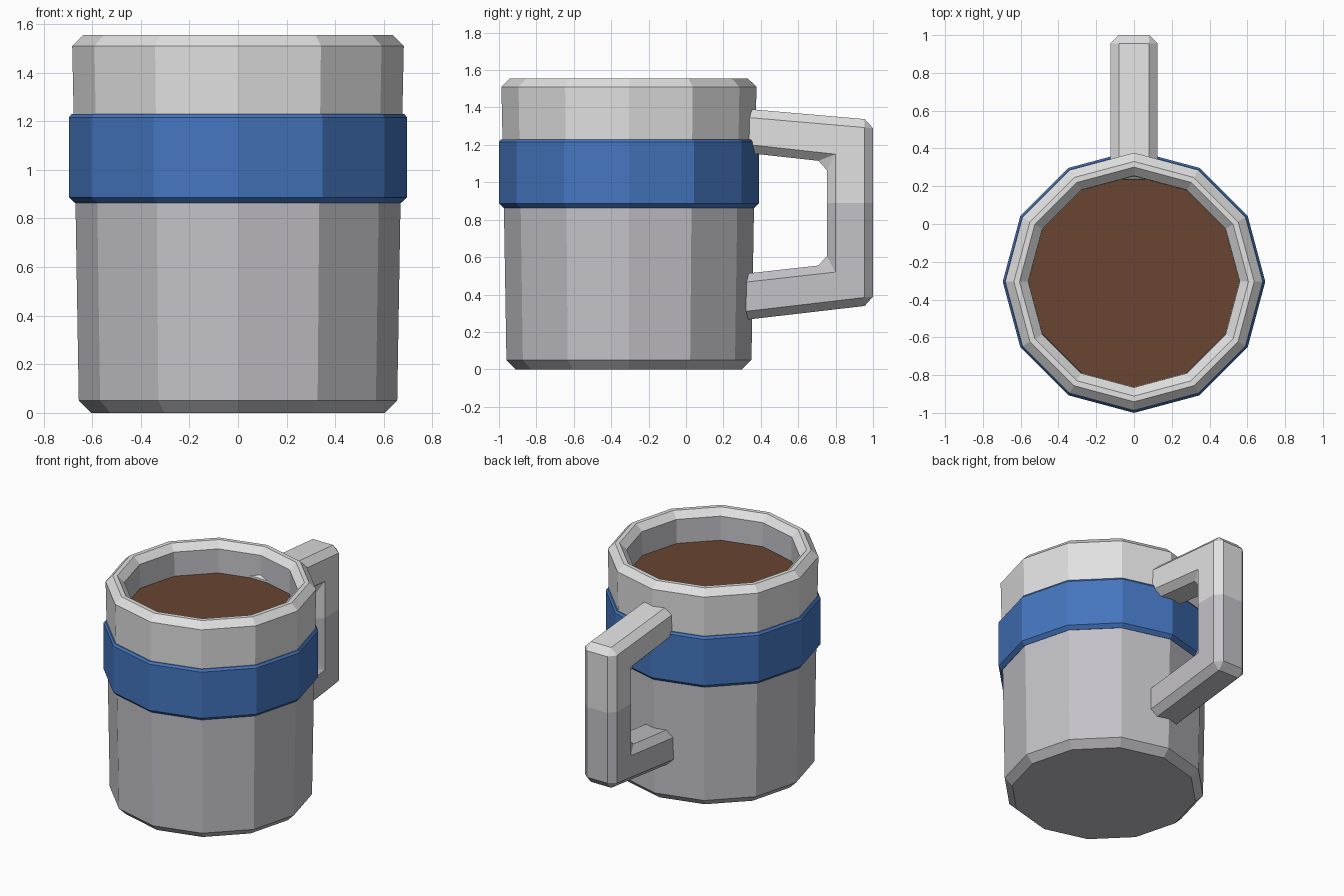
import bpy, bmesh, math
from mathutils import Vector

cube = bpy.data.objects.get("Cube")
if cube:
    bpy.data.objects.remove(cube, do_unlink=True)

SIDES = 12
CUP_Y = -0.305      # cup axis, offset forward to balance the handle
SPLIT_Z = 0.89      # height where the glaze changes colour


def material(name, rgb):
    mat = bpy.data.materials.new(name)
    mat.use_nodes = True
    mat.diffuse_color = (*rgb, 1)
    mat.node_tree.nodes["Principled BSDF"].inputs["Base Color"].default_value = (*rgb, 1)
    return mat


lower_grey = material("lower_grey", (0.55, 0.54, 0.58))
upper_grey = material("upper_grey", (0.75, 0.75, 0.75))
band_blue = material("band_blue", (0.058, 0.18, 0.52))
drink_brown = material("drink_brown", (0.138, 0.06, 0.031))


def finish(bm, name, mats):
    """Turn a bmesh into an object; a second material colours everything above the split."""
    bmesh.ops.recalc_face_normals(bm, faces=bm.faces)
    for f in bm.faces:
        if len(mats) > 1 and f.calc_center_median().z > SPLIT_Z:
            f.material_index = 1
    mesh = bpy.data.meshes.new(name)
    bm.to_mesh(mesh)
    bm.free()
    for m in mats:
        mesh.materials.append(m)
    obj = bpy.data.objects.new(name, mesh)
    bpy.context.collection.objects.link(obj)
    return obj


def lathe(name, profile, mats, closed=False):
    """Revolve (radius, height) points; open profiles get flat caps at both ends."""
    bm = bmesh.new()
    rings = []
    for r, z in profile:
        angles = [math.tau * i / SIDES for i in range(SIDES)]
        rings.append([bm.verts.new((r * math.cos(a), CUP_Y + r * math.sin(a), z)) for a in angles])
    pairs = list(zip(rings, rings[1:]))
    if closed:
        pairs.append((rings[-1], rings[0]))
    else:
        bm.faces.new(rings[0])
        bm.faces.new(rings[-1])
    for a, b in pairs:
        for i in range(SIDES):
            j = (i + 1) % SIDES
            bm.faces.new((a[i], a[j], b[j], b[i]))
    return finish(bm, name, mats)


# Hollow cup: chamfered foot, tapered wall, chamfered rim, inner wall and floor
lathe("cup", [(0.605, 0), (0.655, 0.05), (0.669, SPLIT_Z), (0.682, 1.51), (0.636, 1.555),
              (0.606, 1.555), (0.56, 1.51), (0.54, 0.12)], [lower_grey, upper_grey])

# Raised band around the cup
lathe("band", [(0.67, 0.863), (0.695, 0.887), (0.695, 1.215), (0.684, 1.23),
               (0.65, 1.23), (0.65, 0.863)], [band_blue], closed=True)

# Drink surface
lathe("drink", [(0.559, 1.33), (0.559, 1.34)], [drink_brown])

# Handle: side profile extruded across x, every edge chamfered
half_width = 0.125
outline = [(0.235, 1.4), (1, 1.334), (1, 0.344), (0.235, 0.255),
           (0.235, 0.502), (0.753, 0.56), (0.753, 1.11), (0.235, 1.167)]
bm = bmesh.new()
face = bm.faces.new([bm.verts.new((-half_width, y, z)) for y, z in outline])
extruded = bmesh.ops.extrude_face_region(bm, geom=[face], use_keep_orig=True)
moved = [v for v in extruded["geom"] if isinstance(v, bmesh.types.BMVert)]
bmesh.ops.translate(bm, verts=moved, vec=Vector((2 * half_width, 0, 0)))
bmesh.ops.recalc_face_normals(bm, faces=bm.faces)
bmesh.ops.bevel(bm, geom=bm.edges[:], offset=0.045, segments=1, profile=0.5,
                affect='EDGES', clamp_overlap=True)
# Cut the grip at the colour change
bmesh.ops.bisect_plane(bm, geom=bm.verts[:] + bm.edges[:] + bm.faces[:],
                       plane_co=(0, 0, SPLIT_Z), plane_no=(0, 0, 1))
finish(bm, "handle", [lower_grey, upper_grey])
